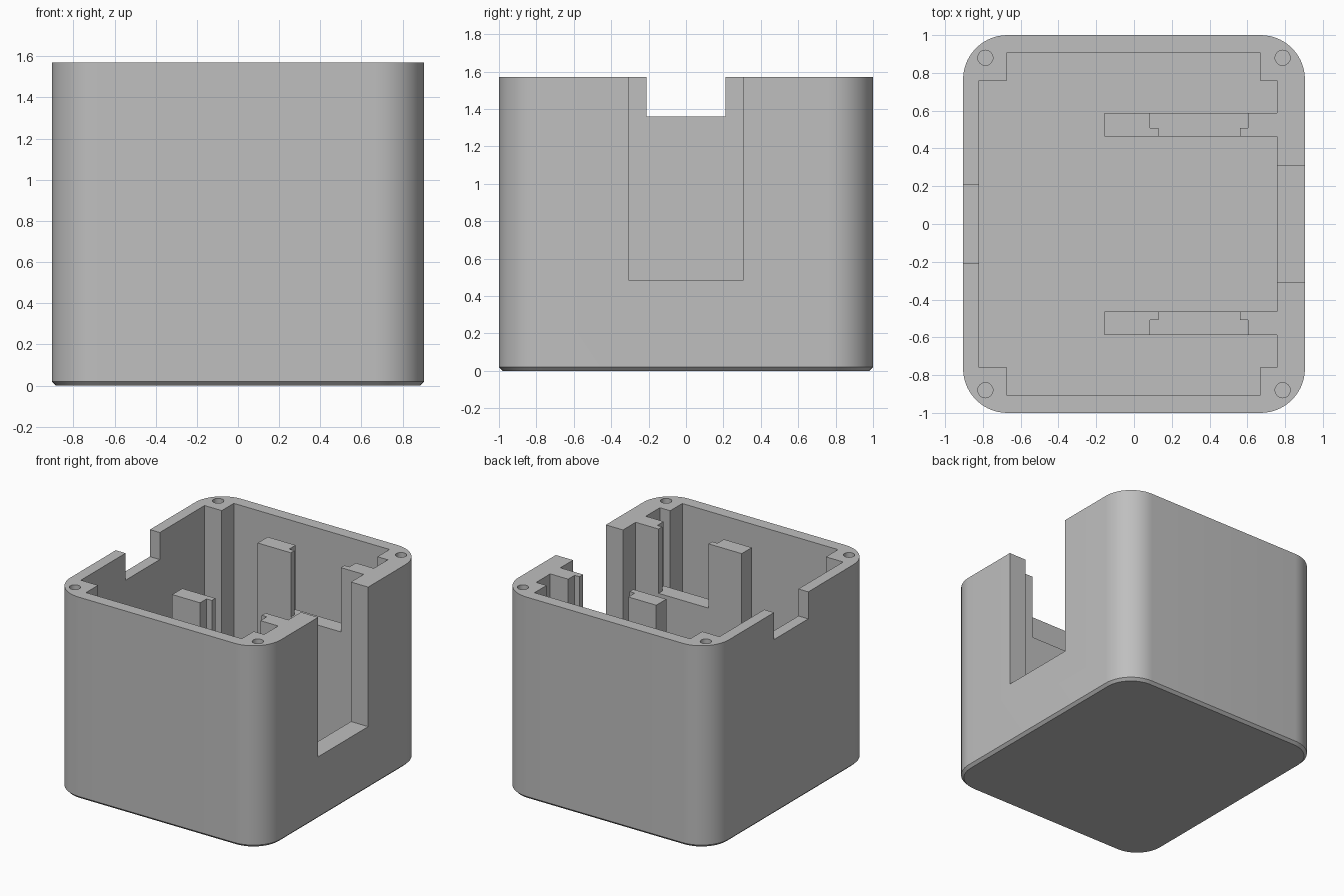
import bpy, bmesh, math

if "Cube" in bpy.data.objects:
    bpy.data.objects.remove(bpy.data.objects["Cube"])

HX, HY, TOP, FLOOR, R, CH = 0.905, 1.0, 1.57, 0.09, 0.235, 0.02


def rounded(hx, hy, r, seg=14):
    """Rounded rectangle outline, counter-clockwise."""
    pts = []
    for k, (sx, sy) in enumerate([(1, 1), (-1, 1), (-1, -1), (1, -1)]):
        for i in range(seg + 1):
            a = math.pi / 2 * (k + i / seg)
            pts.append((sx * (hx - r) + r * math.cos(a), sy * (hy - r) + r * math.sin(a)))
    return pts


def circle(cx, cy, r, n=32):
    return [(cx + r * math.cos(2 * math.pi * i / n), cy + r * math.sin(2 * math.pi * i / n))
            for i in range(n)]


def rect(x0, x1, y0, y1):
    return [(x0, y0), (x1, y0), (x1, y1), (x0, y1)]


def loft(name, layers):
    """Solid through matching outlines, given as (outline, z)."""
    bm = bmesh.new()
    rings = [[bm.verts.new((x, y, z)) for x, y in pts] for pts, z in layers]
    n = len(rings[0])
    for lo, hi in zip(rings, rings[1:]):
        for i in range(n):
            j = (i + 1) % n
            bm.faces.new((lo[i], lo[j], hi[j], hi[i]))
    bm.faces.new(rings[0][::-1])
    bm.faces.new(rings[-1])
    bmesh.ops.recalc_face_normals(bm, faces=bm.faces)
    me = bpy.data.meshes.new(name)
    bm.to_mesh(me)
    bm.free()
    ob = bpy.data.objects.new(name, me)
    bpy.context.collection.objects.link(ob)
    return ob


def cut(target, outline, z0, z1=TOP + 0.1):
    """Subtract a vertical prism from the target."""
    cutter = loft("cutter", [(outline, z0), (outline, z1)])
    mod = target.modifiers.new("cut", 'BOOLEAN')
    mod.operation, mod.solver, mod.object = 'DIFFERENCE', 'EXACT', cutter
    bpy.context.view_layer.objects.active = target
    bpy.ops.object.modifier_apply(modifier=mod.name)
    bpy.data.objects.remove(cutter, do_unlink=True)


# Outer shell with chamfered bottom edge
case = loft("open_case", [(rounded(HX - CH, HY - CH, R - CH), 0),
                          (rounded(HX, HY, R), CH), (rounded(HX, HY, R), TOP)])
grey = bpy.data.materials.new("mid_grey")
grey.diffuse_color = (0.52, 0.52, 0.52, 1)
grey.use_nodes = True
grey.node_tree.nodes["Principled BSDF"].inputs["Base Color"].default_value = grey.diffuse_color
case.data.materials.append(grey)

# Cavity that leaves corner posts and two ribs standing on the right wall
half = [(0.757, 0.463), (-0.155, 0.463), (-0.155, 0.587), (0.757, 0.587),
        (0.757, 0.76), (0.668, 0.76), (0.668, 0.908), (-0.672, 0.908),
        (-0.672, 0.76), (-0.82, 0.76)]
cut(case, half + [(x, -y) for x, y in reversed(half)], FLOOR)

# Stepped bracket recess in each rib
for s in (1, -1):
    step = [(0.13, 0.44), (0.56, 0.44), (0.56, 0.508), (0.603, 0.508),
            (0.603, 0.61), (0.085, 0.61), (0.085, 0.508), (0.13, 0.508)]
    cut(case, [(x, s * y) for x, y in step], 1.07)

# Tall slot in the right wall, shallow notch in the left wall
cut(case, rect(0.70, 1.0, -0.307, 0.307), 0.485)
cut(case, rect(-1.0, -0.76, -0.21, 0.21), 1.36)

# Screw holes in the corners
for sx in (1, -1):
    for sy in (1, -1):
        cut(case, circle(sx * 0.787, sy * 0.88, 0.04), 1.2)

bpy.ops.object.select_all(action='DESELECT')
case.select_set(True)
bpy.context.view_layer.objects.active = case
bpy.ops.object.shade_smooth_by_angle(angle=math.radians(30))
